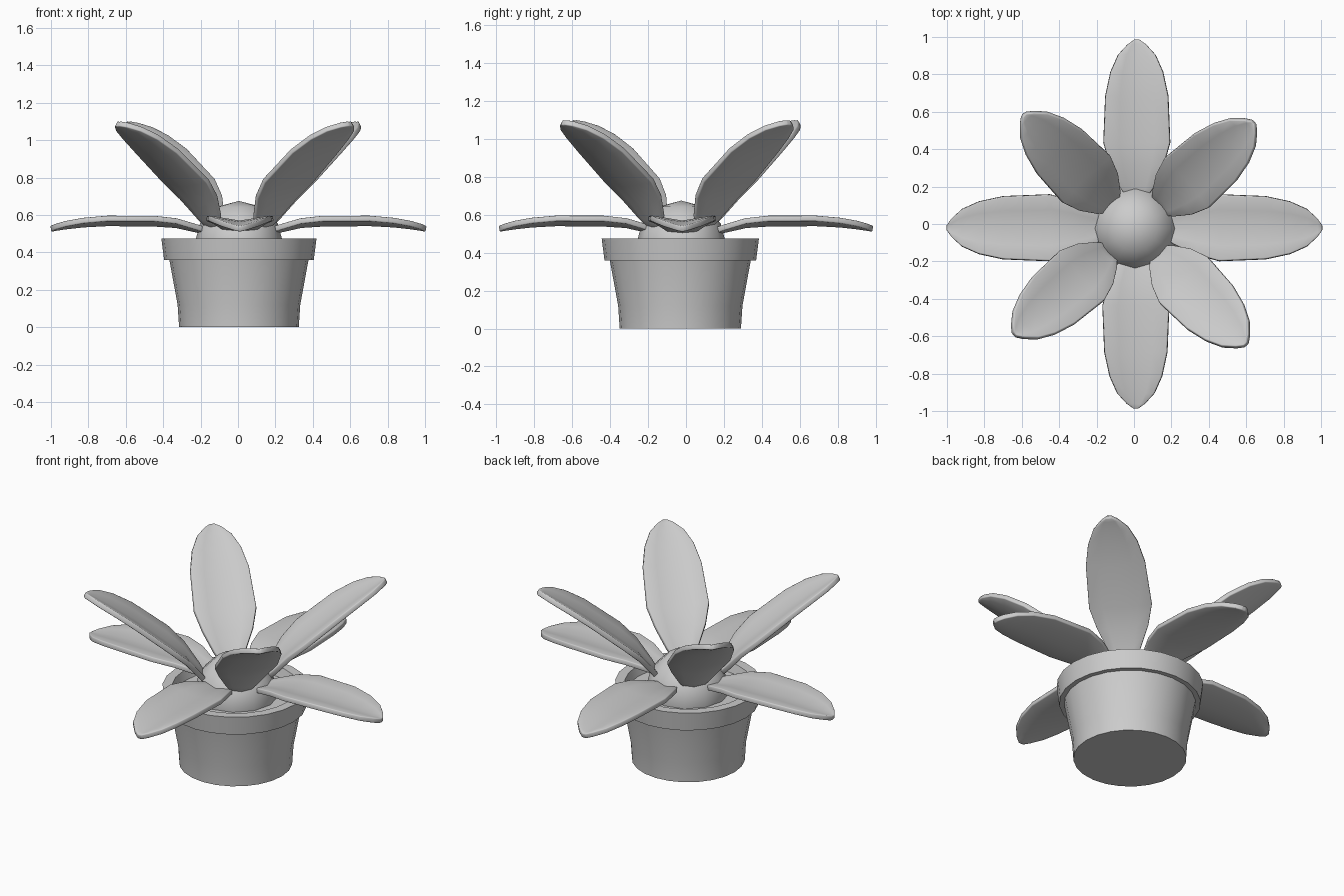
import bpy, bmesh, math
from mathutils import Matrix, Vector

if "Cube" in bpy.data.objects:
    bpy.data.objects.remove(bpy.data.objects["Cube"], do_unlink=True)

GREY = (0.6, 0.6, 0.6, 1)
clay = bpy.data.materials.new("plain grey")
clay.use_nodes = True
clay.diffuse_color = GREY
clay.node_tree.nodes["Principled BSDF"].inputs["Base Color"].default_value = GREY

CENTRE = Vector((0.005, -0.03, 0))


def finish(name, bm, angle, modifiers=()):
    """Turn a bmesh into a shaded object with its modifiers applied."""
    bmesh.ops.recalc_face_normals(bm, faces=bm.faces)
    mesh = bpy.data.meshes.new(name)
    bm.to_mesh(mesh)
    bm.free()
    mesh.materials.append(clay)
    obj = bpy.data.objects.new(name, mesh)
    bpy.context.collection.objects.link(obj)
    for kind, settings in modifiers:
        mod = obj.modifiers.new(kind.title(), kind)
        for key, value in settings.items():
            setattr(mod, key, value)
    bpy.ops.object.select_all(action='DESELECT')
    obj.select_set(True)
    bpy.context.view_layer.objects.active = obj
    bpy.ops.object.convert(target='MESH')
    bpy.ops.object.shade_smooth_by_angle(angle=math.radians(angle))
    return obj


def lathe(name, profile, sides):
    """Spin a radius/height profile around the vertical axis."""
    bm = bmesh.new()
    verts = [bm.verts.new((r, 0, z)) for r, z in profile]
    edges = [bm.edges.new(pair) for pair in zip(verts, verts[1:])]
    bmesh.ops.spin(bm, geom=verts + edges, axis=(0, 0, 1), cent=(0, 0, 0),
                   angle=math.tau, steps=sides, use_duplicate=False)
    bmesh.ops.remove_doubles(bm, verts=bm.verts, dist=0.0005)
    finish(name, bm, 35).location = CENTRE


# Pot with a thick rim and a soil floor just below it
lathe("pot", [(0, 0), (0.32, 0), (0.328, 0.12), (0.372, 0.36), (0.4, 0.36),
              (0.415, 0.475), (0.36, 0.475), (0.345, 0.42), (0, 0.42)], 24)

# Round heart of the plant
bm = bmesh.new()
bmesh.ops.create_uvsphere(bm, u_segments=12, v_segments=6, radius=0.24)
finish("plant_heart", bm, 60).location = CENTRE + Vector((0, 0.005, 0.435))

# Leaf stations: distance along, half width, height of the midrib
STATIONS = [(0, 0.05, 0), (0.06, 0.09, 0.015), (0.18, 0.145, 0.042),
            (0.3, 0.178, 0.05), (0.55, 0.168, 0.052), (0.68, 0.14, 0.045),
            (0.77, 0.1, 0.035), (0.825, 0.05, 0.027), (0.85, 0.014, 0.022)]


def leaf(name, heading, pitch, reach, height, stretch, centre):
    """Folded, gently arched leaf blade pointing outwards."""
    bm = bmesh.new()
    rows = [[bm.verts.new((u * stretch, t * w, z + 0.16 * abs(t) * w))
             for t in (-1, -0.55, 0, 0.55, 1)] for u, w, z in STATIONS]
    for a, b in zip(rows, rows[1:]):
        for i in range(len(a) - 1):
            bm.faces.new((a[i], b[i], b[i + 1], a[i + 1]))
    bm.transform(Matrix.Translation(centre)
                 @ Matrix.Rotation(math.radians(heading), 4, 'Z')
                 @ Matrix.Translation((reach, 0, height))
                 @ Matrix.Rotation(math.radians(-pitch), 4, 'Y'))
    finish(name, bm, 50, [
        ('SOLIDIFY', dict(thickness=0.03, offset=0)),
        ('BEVEL', dict(width=0.008, segments=2, limit_method='ANGLE',
                       angle_limit=math.radians(50)))])


# Four spreading leaves along the axes
SPREAD = {"left": (0, 0.005, -0.02), "back": (90, 0.015, 0),
          "right": (180, 0, -0.02), "front": (270, 0.01, 0)}
for side, (heading, x, y) in SPREAD.items():
    reach = 0.135 if y == 0 else 0.15
    leaf("spreading_leaf_" + side, heading, 0, reach, 0.503, 1, Vector((x, y, 0)))

# Four raised leaves on the diagonals
RAISED = {"back_left": 42, "back_right": 134, "front_right": 221, "front_left": 314}
for side, heading in RAISED.items():
    leaf("raised_leaf_" + side, heading, 38, 0.18, 0.53, 1.03, CENTRE)
